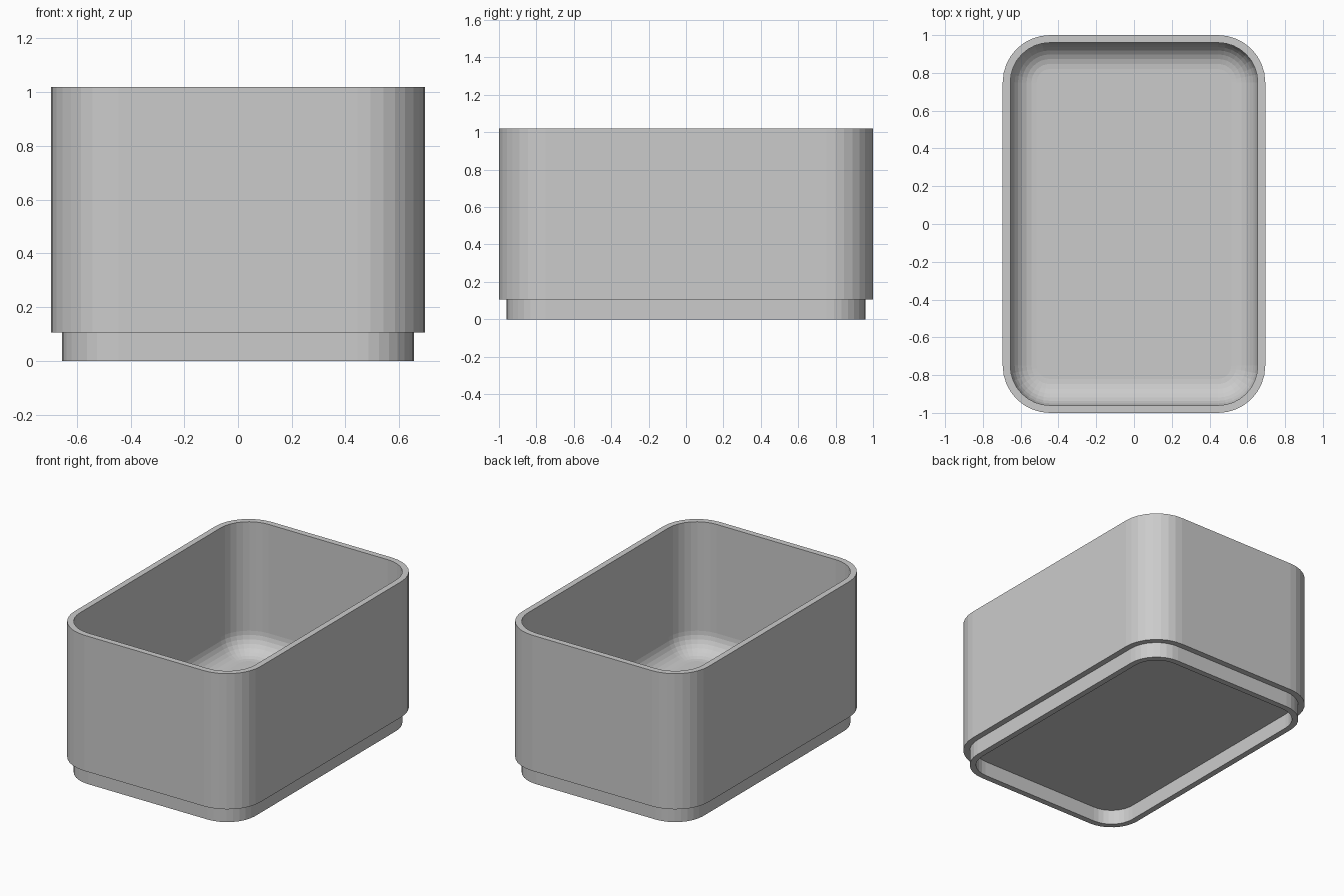
import bpy, bmesh, math

if "Cube" in bpy.data.objects:
    bpy.data.objects.remove(bpy.data.objects["Cube"])

SEG = 8                                # facets per rounded corner
HX, HY, R = 0.695, 1.0, 0.25           # outer half sizes and corner radius
WALL, STEP, TOP = 0.04, 0.105, 1.02
FLOOR, FILLET = 0.145, 0.14


def ring(bm, inset, z):
    """Rounded rectangle of vertices, inset from the outer wall."""
    r = R - inset
    verts = []
    for i, (sx, sy) in enumerate([(1, 1), (-1, 1), (-1, -1), (1, -1)]):
        for k in range(SEG + 1):
            a = math.pi / 2 * (i + k / SEG)
            verts.append(bm.verts.new((sx * (HX - R) + r * math.cos(a),
                                       sy * (HY - R) + r * math.sin(a), z)))
    return verts


# Cross-section (inset, z): recess under the foot, foot, ledge, wall, rim, inside
profile = [(2 * WALL, STEP - 0.005), (2 * WALL, 0), (WALL, 0), (WALL, STEP),
           (0, STEP), (0, TOP), (WALL, TOP)]
# Rounded transition from the inner wall to the floor
for k in range(SEG + 1):
    a = math.pi / 2 * k / SEG
    profile.append((WALL + FILLET * (1 - math.cos(a)),
                    FLOOR + FILLET * (1 - math.sin(a))))

bm = bmesh.new()
rings = [ring(bm, d, z) for d, z in profile]
for lo, hi in zip(rings, rings[1:]):
    n = len(lo)
    for i in range(n):
        j = (i + 1) % n
        bm.faces.new((lo[i], lo[j], hi[j], hi[i]))
bm.faces.new(rings[0])                 # underside
bm.faces.new(rings[-1])                # inner floor
bmesh.ops.recalc_face_normals(bm, faces=bm.faces)

mesh = bpy.data.meshes.new("storage_box")
bm.to_mesh(mesh)
bm.free()
box = bpy.data.objects.new("storage_box", mesh)
bpy.context.collection.objects.link(box)

grey = bpy.data.materials.new("light grey")
grey.diffuse_color = (0.6, 0.6, 0.6, 1)
grey.use_nodes = True
grey.node_tree.nodes["Principled BSDF"].inputs["Base Color"].default_value = grey.diffuse_color
mesh.materials.append(grey)
